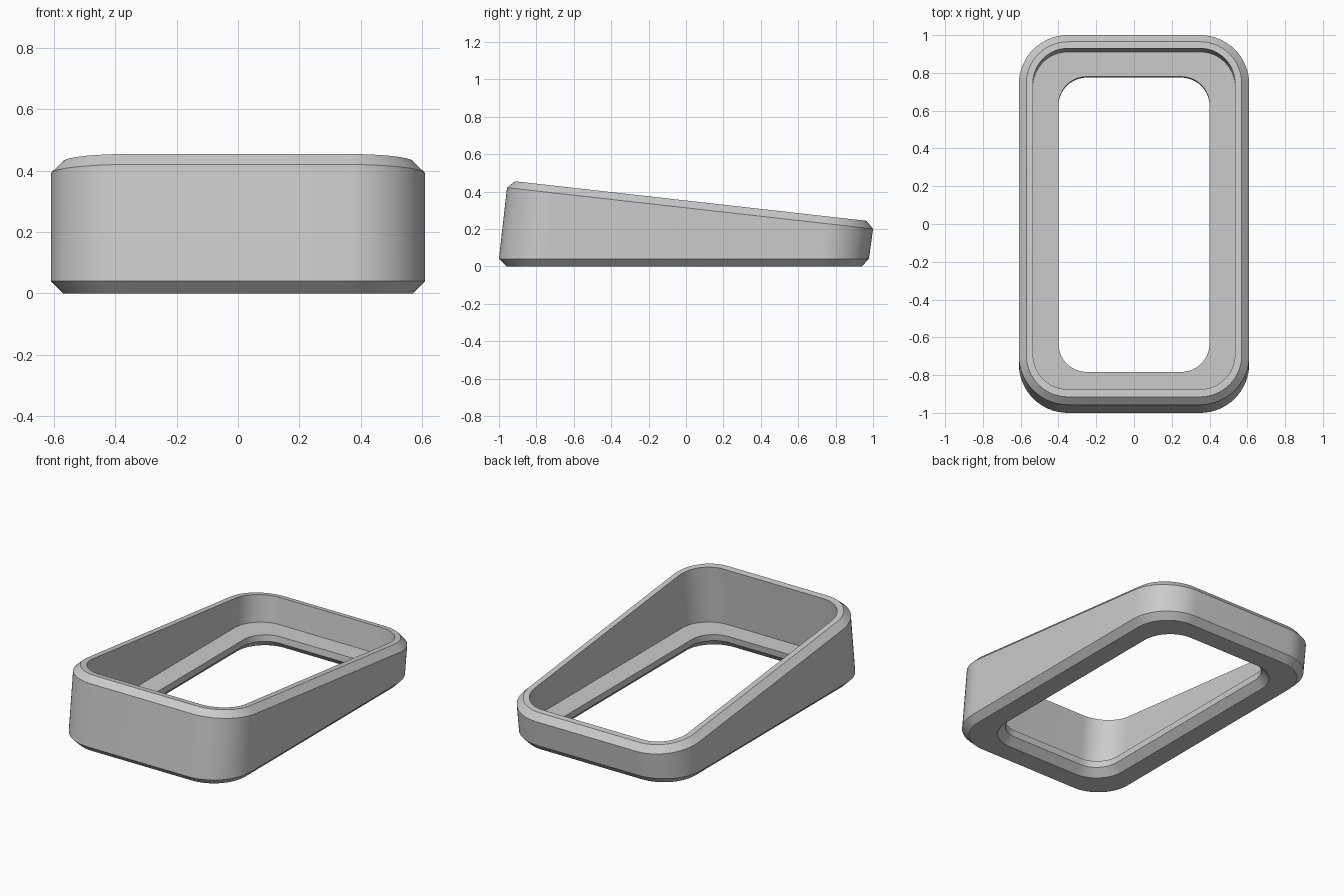
import bpy, bmesh, math

cube = bpy.data.objects.get("Cube")
if cube:
    bpy.data.objects.remove(cube, do_unlink=True)

TILT = 0.1125      # slope of the sloping rim
CORNER_STEPS = 16


def rounded_loop(bm, half_x, y_front, y_back, radius, height, tilt=0.0):
    """Rounded rectangle of vertices lying on a level or tilted plane."""
    loop = []
    corners = [(1, y_back - radius), (-1, y_back - radius),
               (-1, y_front + radius), (1, y_front + radius)]
    for quarter, (side, cy) in enumerate(corners):
        for i in range(CORNER_STEPS + 1):
            a = (quarter + i / CORNER_STEPS) * math.pi / 2
            x = side * (half_x - radius) + radius * math.cos(a)
            y = cy + radius * math.sin(a)
            loop.append(bm.verts.new((x, y, height - tilt * y)))
    return loop


# Closed cross-section: outer wall, sloping rim, cavity, floor ledge, opening
sections = [
    (0.57, -0.96, 0.94, 0.22, 0.0, 0),
    (0.61, -1.0, 0.978, 0.26, 0.04, 0),
    (0.61, -0.957, 1.0, 0.26, 0.313, TILT),
    (0.57, -0.915, 0.965, 0.22, 0.352, TILT),
    (0.535, -0.875, 0.93, 0.185, 0.352, TILT),
    (0.535, -0.913, 0.911, 0.185, 0.085, 0),
    (0.40, -0.783, 0.78, 0.15, 0.085, 0),
    (0.40, -0.788, 0.775, 0.15, 0.045, 0),
    (0.445, -0.833, 0.82, 0.195, 0.0, 0),
]

bm = bmesh.new()
loops = [rounded_loop(bm, *s) for s in sections]
for k, lower in enumerate(loops):
    upper = loops[(k + 1) % len(loops)]
    for i in range(len(lower)):
        j = (i + 1) % len(lower)
        bm.faces.new((lower[i], lower[j], upper[j], upper[i]))
bmesh.ops.recalc_face_normals(bm, faces=bm.faces)
mesh = bpy.data.meshes.new("sloped_frame")
bm.to_mesh(mesh)
bm.free()

# Plain grey finish
grey = bpy.data.materials.new("grey")
grey.use_nodes = True
color = (0.6, 0.6, 0.6, 1)
grey.diffuse_color = color
grey.node_tree.nodes["Principled BSDF"].inputs["Base Color"].default_value = color
mesh.materials.append(grey)

frame = bpy.data.objects.new("sloped_frame", mesh)
bpy.context.collection.objects.link(frame)
bpy.context.view_layer.objects.active = frame
frame.select_set(True)
bpy.ops.object.shade_smooth_by_angle(angle=math.radians(25))
